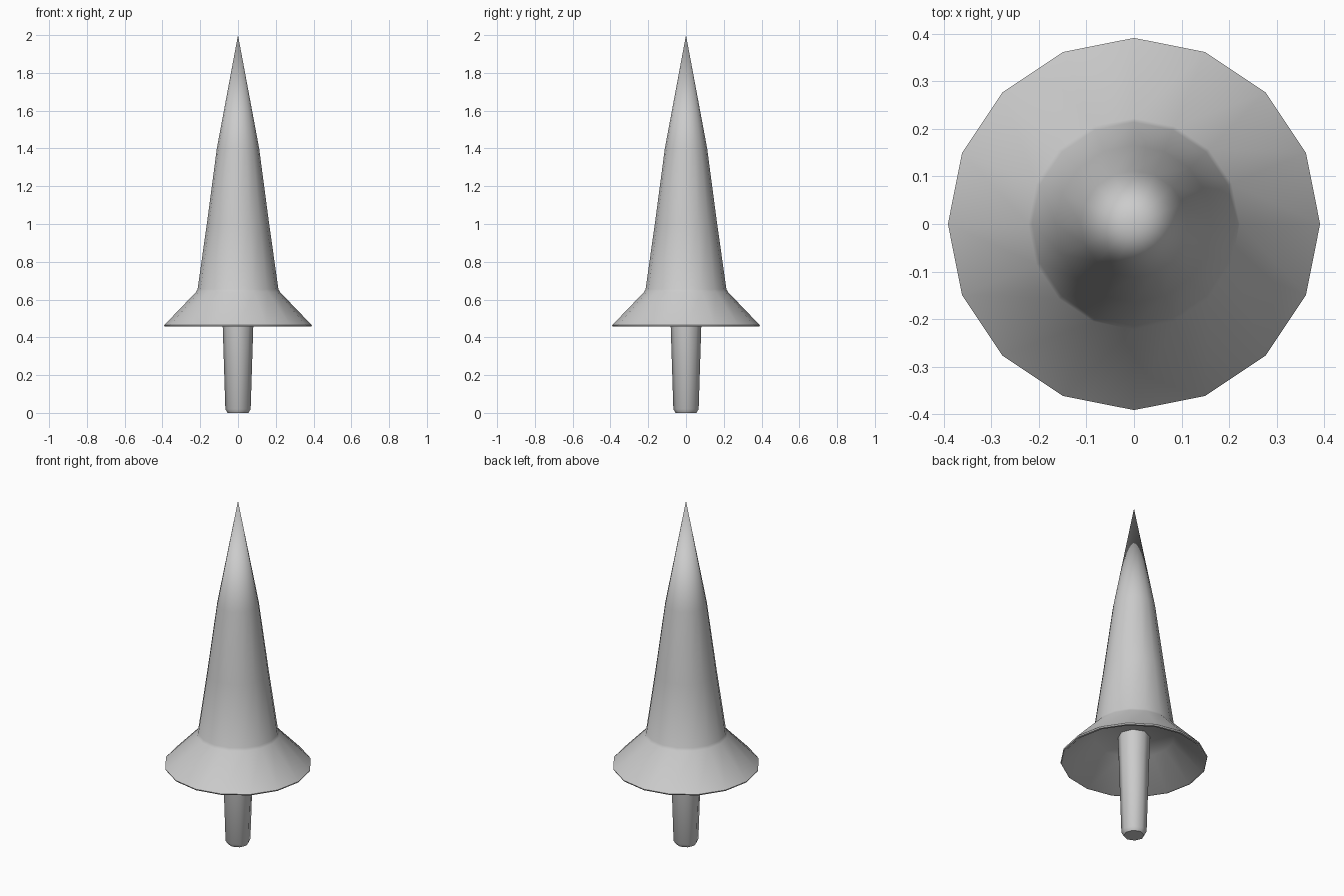
import bpy, bmesh, math

if "Cube" in bpy.data.objects:
    bpy.data.objects.remove(bpy.data.objects["Cube"])


def lathe(name, profile, sides, closed=False):
    """Revolve (radius, z) points around z; zero radius makes a pole."""
    bm = bmesh.new()
    rings = []
    for r, z in profile:
        if r == 0:
            rings.append([bm.verts.new((0, 0, z))] * sides)
        else:
            rings.append([bm.verts.new((r * math.cos(2 * math.pi * i / sides),
                                        r * math.sin(2 * math.pi * i / sides), z))
                          for i in range(sides)])
    for a, b in zip(rings, rings[1:]):
        for i in range(sides):
            j = (i + 1) % sides
            bm.faces.new(list(dict.fromkeys((a[i], a[j], b[j], b[i]))))
    bmesh.ops.recalc_face_normals(bm, faces=bm.faces)
    mesh = bpy.data.meshes.new(name)
    bm.to_mesh(mesh)
    bm.free()
    ob = bpy.data.objects.new(name, mesh)
    bpy.context.collection.objects.link(ob)
    bpy.ops.object.select_all(action='DESELECT')
    ob.select_set(True)
    bpy.context.view_layer.objects.active = ob
    bpy.ops.object.shade_smooth_by_angle(angle=math.radians(50))
    return ob


# Spike with flared, hollow skirt
lathe("spike_and_skirt", [
    (0, 0.60), (0.213, 0.60), (0.376, 0.457), (0.388, 0.457), (0.391, 0.464),
    (0.222, 0.64), (0.214, 0.655), (0.165, 1.0), (0.112, 1.4), (0, 2.0)], 16)

# Tapered stem with a chamfered foot
lathe("stem", [
    (0, 0), (0.055, 0), (0.067, 0.02), (0.081, 0.46), (0.086, 0.60), (0, 0.60)], 8)
